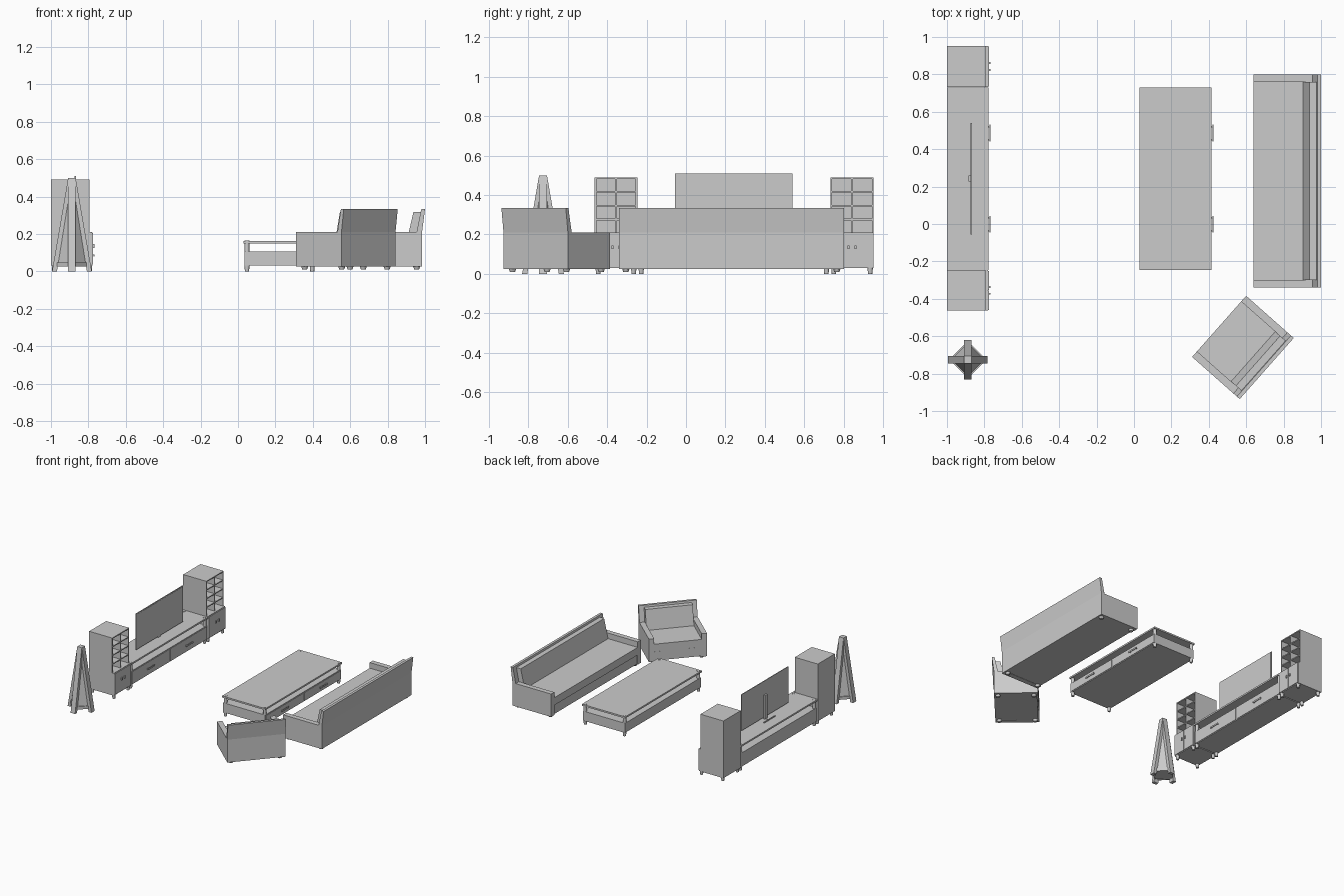
import bpy, bmesh
from math import radians, cos, sin, pi
from mathutils import Matrix, Vector

if "Cube" in bpy.data.objects:
    bpy.data.objects.remove(bpy.data.objects["Cube"])

I = Matrix.Identity(4)

def finish(name, bm, m=I):
    bmesh.ops.recalc_face_normals(bm, faces=bm.faces)
    me = bpy.data.meshes.new(name)
    bm.to_mesh(me)
    bm.free()
    ob = bpy.data.objects.new(name, me)
    ob.matrix_world = m
    bpy.context.collection.objects.link(ob)
    return ob

def box(name, x0, x1, y0, y1, z0, z1, m=I):
    bm = bmesh.new()
    bmesh.ops.create_cube(bm, size=1)
    for v in bm.verts:
        v.co = ((x0 + x1) / 2 + v.co.x * (x1 - x0),
                (y0 + y1) / 2 + v.co.y * (y1 - y0),
                (z0 + z1) / 2 + v.co.z * (z1 - z0))
    return finish(name, bm, m)

def cyl(name, x, y, z0, z1, r0, r1, m=I, n=16):
    bm = bmesh.new()
    bmesh.ops.create_cone(bm, cap_ends=True, segments=n, radius1=r0, radius2=r1, depth=z1 - z0,
                          matrix=Matrix.Translation((x, y, (z0 + z1) / 2)))
    return finish(name, bm, m)

def extrude_xz(name, pts, y0, y1, m=I):
    bm = bmesh.new()
    f = bm.faces.new([bm.verts.new((x, y0, z)) for x, z in pts])
    r = bmesh.ops.extrude_face_region(bm, geom=[f])
    for g in r['geom']:
        if isinstance(g, bmesh.types.BMVert):
            g.co.y = y1
    return finish(name, bm, m)

def pull(name, x, y, z):
    # bar handle on two short stubs
    box(name + "_bar", x + .008, x + .012, y - .045, y + .045, z - .006, z + .006)
    for s in (-1, 1):
        box(name + "_stub", x - .002, x + .009, y + s * .035 - .004, y + s * .035 + .004, z - .004, z + .004)

# low table: drawer body, corner posts, raised top
def low_table(name, x0, x1, y0, y1, zb, zt):
    box(name + "_body", x0 + .006, x1 - .006, y0 + .006, y1 - .006, .03, zb)
    box(name + "_top", x0, x1, y0, y1, zt - .015, zt - .002)
    for x in (x0 + .018, x1 - .018):
        for y in (y0 + .018, y1 - .018):
            cyl(name + "_post", x, y, zb - .005, zt, .013, .013)
            cyl(name + "_foot", x, y, 0, .032, .011, .014)
    q = (y1 - y0) / 4
    for i, y in enumerate((y0 + q, y1 - q)):
        box(name + "_drawer_front", x1 - .008, x1 - .002, y - q + .012, y + q - .008, .036, zb - .006)
        pull(name + "_handle", x1 - .002, y, (.03 + zb) / 2)

low_table("coffee_table", .03, .415, -.245, .73, .107, .165)
low_table("tv_console", -1, -.778, -.245, .73, .14, .21)

# tall side cabinets: door base plus open cubbies
def cabinet(name, y0, y1):
    x0, x1, xd, t, zm, zt = -1, -.795, -.775, .008, .21, .49
    ym = (y0 + y1) / 2
    box(name + "_base", x0, xd - .006, y0, y1, .03, zm)
    for a, b in ((y0 + .004, ym - .001), (ym + .001, y1 - .004)):
        box(name + "_door", xd - .008, xd, a, b, .036, zm - .005)
    for s in (-1, 1):
        box(name + "_knob", xd - .001, xd + .008, ym + s * .018 - .005, ym + s * .018 + .005, .125, .145)
    box(name + "_back", x0, x0 + t, y0, y1, zm, zt)
    for y in (y0, ym - t / 2, y1 - t):
        box(name + "_upright", x0, x1, y, y + t, zm, zt)
    for i in range(4):
        z = zm + (zt - zm) * (i + 1) / 4
        box(name + "_shelf", x0, x1 - (.002 if i < 3 else 0), y0, y1, z - t, z)
    for x in (x0 + .018, xd - .018):
        for y in (y0 + .018, y1 - .018):
            cyl(name + "_foot", x, y, 0, .032, .011, .014)

cabinet("left_cabinet", -.463, -.247)
cabinet("right_cabinet", .732, .952)

# television
box("tv_panel", -.873, -.867, -.055, .54, .22, .51)
box("tv_screen", -.868, -.8655, -.048, .533, .227, .503)
box("tv_neck", -.885, -.872, .228, .26, .206, .40)
box("tv_foot_bar", -.918, -.911, .175, .315, .206, .216)
box("tv_foot_link", -.914, -.872, .236, .252, .206, .211)

# sofa and armchair: local x runs front to back, y is width
def couch(name, w, d, m):
    h, a = w / 2, .04
    box(name + "_base", .008, d - .03, -h + .005, h - .005, .028, .10, m)
    box(name + "_seat_cushion", 0, d - .05, -h + a, h - a, .104, .165, m)
    for s in (-1, 1):
        lo, hi = sorted((s * h, s * (h - a)))
        box(name + "_arm", 0, d - .025, lo, hi, .026, .21, m)
    # leaning back panel
    extrude_xz(name + "_back", [(d - .05, .026), (d - .016, .026), (d - .016, .21), (d, .333),
                                (d - .02, .333), (d - .045, .21)], -h, h, m)
    # leaning back cushion
    extrude_xz(name + "_back_cushion", [(d - .098, .16), (d - .04, .16), (d - .021, .318), (d - .062, .318)],
               -h + a, h - a, m)
    for x in (.03, d - .045):
        for y in (-h + .035, h - .035):
            cyl(name + "_foot", x, y, .01, .03, .013, .02, m)

couch("sofa", 1.14, .36, Matrix.Translation((.64, .23, 0)))
couch("armchair", .436, .34, Matrix.Translation((.455, -.5475, 0)) @ Matrix.Rotation(radians(-41.5), 4, 'Z'))

# tapering floor lamp: four splayed legs around a pyramid shade
lamp = Matrix.Translation((-.888, -.725, 0))
cyl("lamp_shade", 0, 0, .03, .49, .092, .02, lamp, 4)
for i in range(4):
    m = lamp @ Matrix.Rotation(i * pi / 2, 4, 'Z')
    extrude_xz("lamp_leg", [(.08, 0), (.106, 0), (.02, .5), (0, .5)], -.02, .02, m)
    # bottom rail joining neighbouring legs
    r = m @ Matrix.Rotation(pi / 4, 4, 'Z')
    box("lamp_rail", .058, .07, -.06, .06, .025, .048, r)
